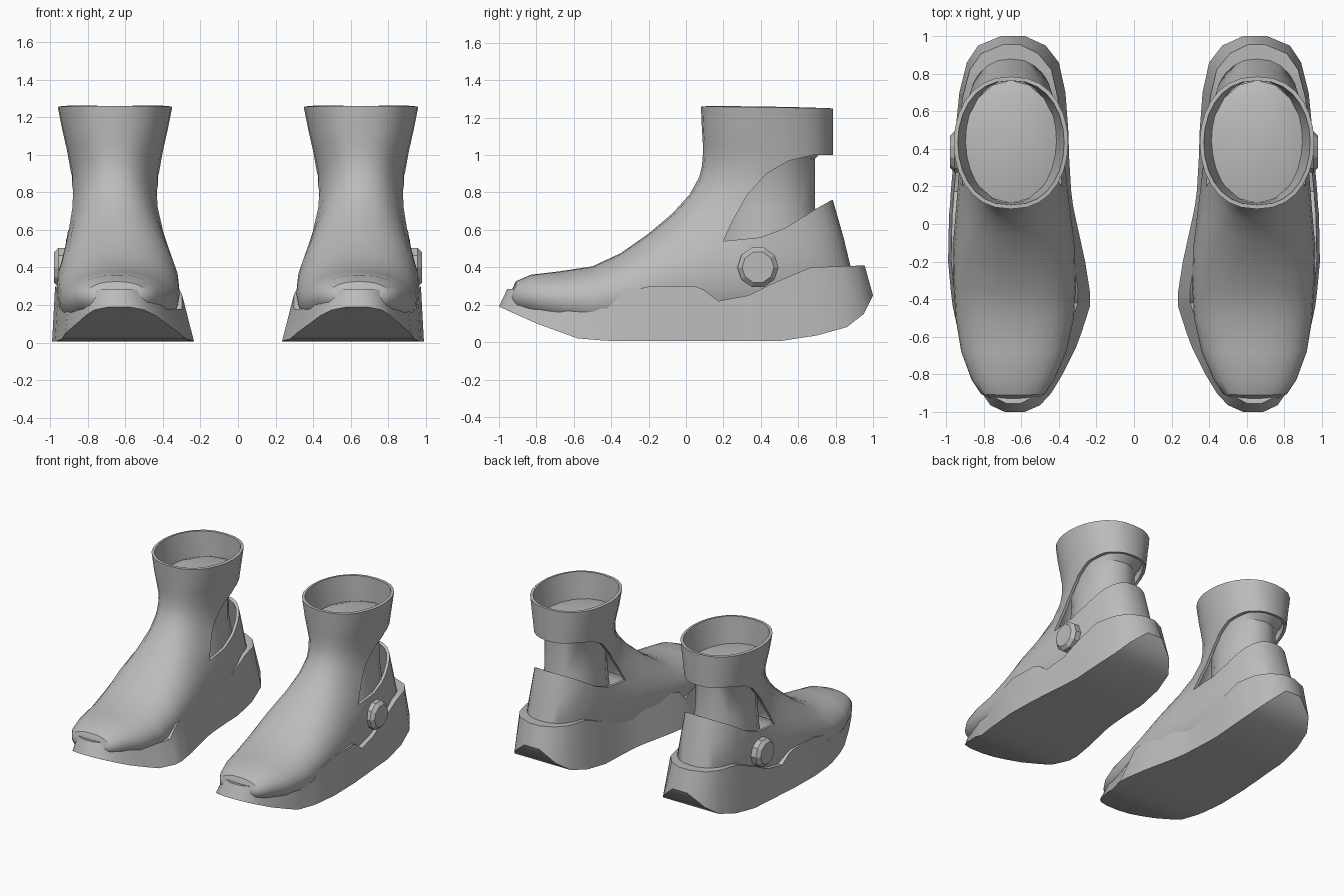
import bpy, bmesh, math

if "Cube" in bpy.data.objects:
    bpy.data.objects.remove(bpy.data.objects["Cube"])

grey = bpy.data.materials.new("mid_grey")
grey.use_nodes = True
grey.diffuse_color = (0.5, 0.5, 0.5, 1)
grey.node_tree.nodes["Principled BSDF"].inputs["Base Color"].default_value = (0.5, 0.5, 0.5, 1)


def make_object(name, bm):
    bmesh.ops.recalc_face_normals(bm, faces=bm.faces[:])
    mesh = bpy.data.meshes.new(name)
    bm.to_mesh(mesh)
    bm.free()
    mesh.materials.append(grey)
    obj = bpy.data.objects.new(name, mesh)
    bpy.context.collection.objects.link(obj)
    return obj


def activate(obj):
    bpy.ops.object.select_all(action="DESELECT")
    obj.select_set(True)
    bpy.context.view_layer.objects.active = obj


def finish(obj, angle=35):
    """Mirror one boot's part to the other boot and smooth it."""
    obj.modifiers.new("pair", "MIRROR").use_mirror_merge = False
    activate(obj)
    for mod in list(obj.modifiers):
        bpy.ops.object.modifier_apply(modifier=mod.name)
    bpy.ops.object.shade_smooth_by_angle(angle=math.radians(angle))


def loft(rings, cap_start=False, cap_end=False):
    bm = bmesh.new()
    loops = [[bm.verts.new(p) for p in ring] for ring in rings]
    n = len(loops[0])
    for a, b in zip(loops, loops[1:]):
        for i in range(n):
            j = (i + 1) % n
            bm.faces.new((a[i], a[j], b[j], b[i]))
    if cap_start:
        bm.faces.new(loops[0])
    if cap_end:
        bm.faces.new(loops[-1])
    return bm


def section(fy, fz, by, bz, cx, hw, power=0.85, n=28):
    """Rounded ring between a front point and a back point."""
    ring = []
    for i in range(n):
        t = 2 * math.pi * i / n
        c, s = math.cos(t), math.sin(t)
        k = (1 + c) / 2
        x = cx + hw * math.copysign(abs(s) ** power, s)
        ring.append((x, by + (fy - by) * k, bz + (fz - bz) * k))
    return ring


def interp(points, v):
    if v <= points[0][0]:
        return points[0][1]
    for (a, p), (b, q) in zip(points, points[1:]):
        if v <= b:
            return p + (q - p) * (v - a) / (b - a)
    return points[-1][1]


# Upper: sections fan from the toe round the heel to the cuff
upper_rings = [section(*s) for s in (
    (-.935, .27, -.93, .2, .645, .11),
    (-.91, .325, -.9, .16, .645, .17),
    (-.83, .36, -.83, .13, .645, .22),
    (-.68, .378, -.68, .08, .64, .28),
    (-.5, .405, -.5, .04, .635, .315),
    (-.35, .475, -.3, .04, .635, .325),
    (-.2, .58, -.05, .04, .64, .325),
    (-.07, .69, .3, .04, .645, .30),
    (.02, .79, .7, .08, .65, .275),
    (.07, .88, .90, .32, .655, .25),
    (.085, .94, .845, .55, .655, .235),
    (.09, 1.0, .785, .76, .655, .23),
    (.09, 1.06, .785, .98, .655, .255),
    (.085, 1.14, .785, 1.12, .655, .28),
    (.08, 1.26, .785, 1.25, .655, .305))]
upper = make_object("boot_uppers", loft(upper_rings, cap_start=True))
shell = upper.modifiers.new("thickness", "SOLIDIFY")
shell.thickness, shell.offset = 0.022, -1

# Ankle opening cut through both sides and the back
opening = [(.2, .54), (.25, .65), (.33, .79), (.43, .9), (.55, .97), (.68, 1.0),
           (1.1, 1.0), (1.1, .76), (.78, .76), (.69, .71), (.53, .61), (.4, .56)]
cutter = make_object("opening_cutter", loft(
    [[(x, y, z) for y, z in opening] for x in (.2, 1.1)], True, True))
cutter.hide_render = True
cut = upper.modifiers.new("opening", "BOOLEAN")
cut.operation, cut.solver, cut.object = "DIFFERENCE", "EXACT", cutter
finish(upper)
bpy.data.objects.remove(cutter)

# Inner sock showing through the opening, closed inside the cuff
sock = loft([section(f, z, b, z, .655, hw, 1, 16) for z, f, b, hw in (
    (.36, .12, .8, .23), (.55, .16, .73, .215), (.72, .18, .69, .205),
    (.98, .18, .69, .205), (1.06, .11, .765, .25), (1.09, .25, .70, .165))], True, True)
finish(make_object("inner_socks", sock))

# Sole: plan outline in rows from toe to heel, with under and upper edge heights
rows = [(-1, .58, .69), (-.965, .50, .765), (-.9, .44, .81), (-.8, .38, .86),
        (-.66, .31, .92), (-.58, .28, .935), (-.44, .235, .965), (-.36, .235, .975),
        (-.2, .26, .99), (.05, .315, .985), (.1, .325, .98), (.18, .335, .975),
        (.35, .345, .96), (.5, .35, .95), (.7, .365, .93), (.86, .40, .89),
        (.95, .47, .83), (1, .58, .71)]
under = [(-1, .19), (-.8, .10), (-.58, .02), (-.4, .005), (.5, .005), (.68, .03),
         (.86, .08), (.95, .15), (1, .25)]
edge = [(-.97, .285), (-.9, .255), (-.58, .18), (-.44, .18), (-.36, .26), (-.2, .30),
        (.05, .30), (.1, .28), (.18, .22), (.35, .25), (.5, .32), (.7, .40), (1, .41)]


def sole_ring(bm, inset, heights, y_scale):
    left, right = [], []
    for y, a, b in rows:
        z = interp(heights, y)
        d = min(inset, (b - a) * .2)
        # the inner wall leans in more than the outer wall
        left.append(bm.verts.new((a + d * (1.6 if -.7 < y < .05 else 1), y * y_scale, z)))
        right.append(bm.verts.new((b - d * .4, y * y_scale, z)))
    return left, right


bm = bmesh.new()
low = sole_ring(bm, 0, under, 1)
high = sole_ring(bm, .04, edge, .955)
for left, right in (low, high):
    for i in range(len(rows) - 1):
        bm.faces.new((left[i], left[i + 1], right[i + 1], right[i]))
low_loop, high_loop = (r[0] + r[1][::-1] for r in (low, high))
for i in range(len(low_loop)):
    j = (i + 1) % len(low_loop)
    bm.faces.new((low_loop[i], low_loop[j], high_loop[j], high_loop[i]))
finish(make_object("soles", bm))


# Round ankle buttons with a chamfered face
def disc(x, r):
    return [(x, .385 + r * math.cos(math.tau * i / 10), .40 + r * math.sin(math.tau * i / 10))
            for i in range(10)]


button = loft([disc(.84, .11), disc(.955, .11), disc(.98, .085)], True, True)
finish(make_object("ankle_buttons", button), 25)
